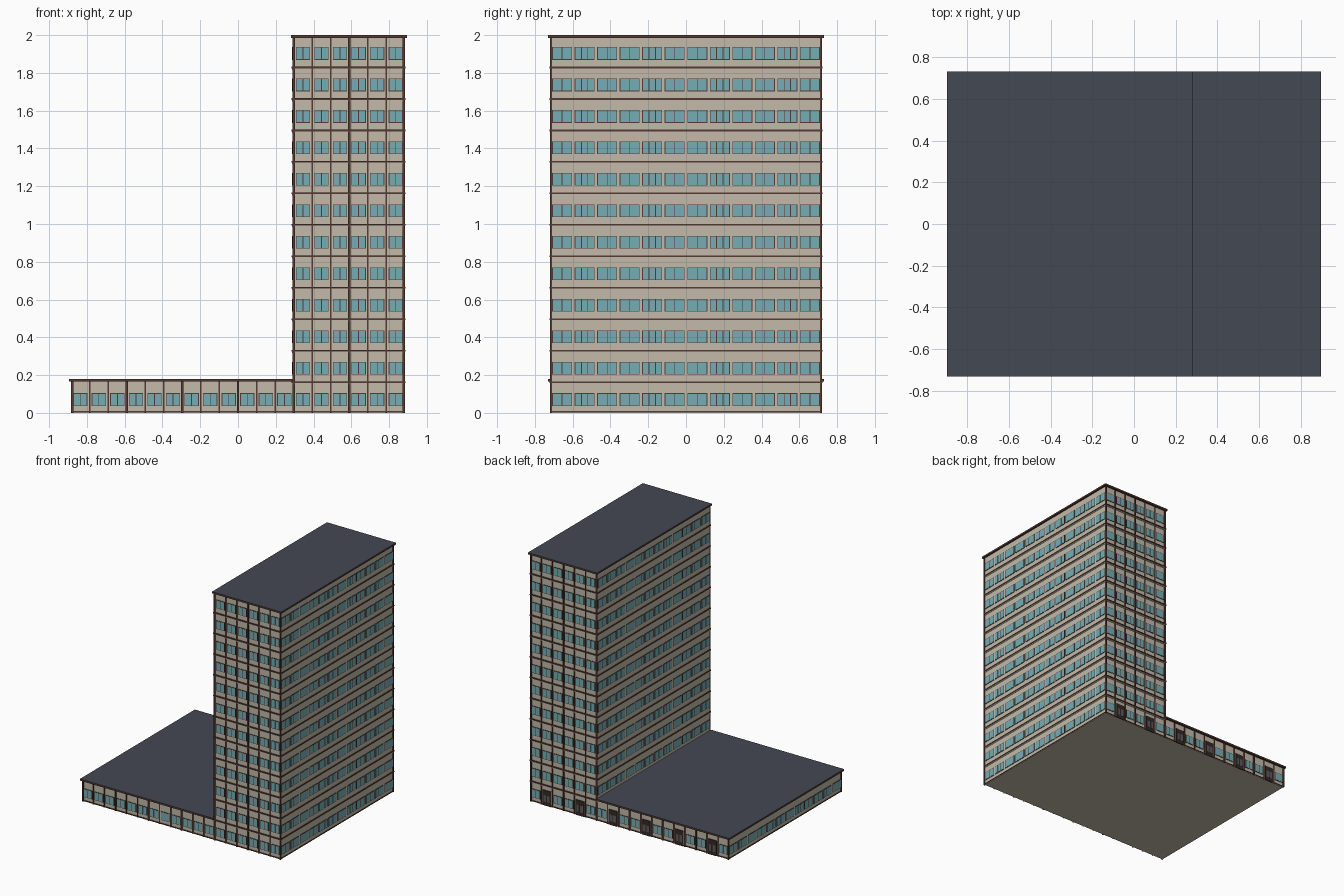
import bpy, bmesh
from mathutils import Matrix, Vector

if "Cube" in bpy.data.objects:
    bpy.data.objects.remove(bpy.data.objects["Cube"])


def material(name, srgb):
    lin = [((c / 255 + 0.055) / 1.055) ** 2.4 for c in srgb]
    m = bpy.data.materials.new(name)
    m.diffuse_color = (*lin, 1)
    m.use_nodes = True
    m.node_tree.nodes["Principled BSDF"].inputs["Base Color"].default_value = m.diffuse_color
    return m


BEIGE = material("beige concrete", (194, 186, 170))
BROWN = material("brown trim", (84, 58, 50))
GLASS = material("teal glass", (118, 174, 181))
ROOF = material("slate roof", (68, 72, 82))
DOOR = material("dark door", (52, 40, 36))
GREY = material("grey door panel", (92, 90, 90))


class Part:
    """Collects boxes into one object."""
    def __init__(self, name, *mats):
        self.name, self.mats, self.bm = name, mats, bmesh.new()

    def box(self, x0, x1, y0, y1, z0, z1):
        size = Vector((abs(x1 - x0), abs(y1 - y0), z1 - z0))
        mid = Vector(((x0 + x1) / 2, (y0 + y1) / 2, (z0 + z1) / 2))
        bmesh.ops.create_cube(self.bm, size=1,
                              matrix=Matrix.Translation(mid) @ Matrix.Diagonal((*size, 1)))

    def plate(self, side, wall, u0, u1, z0, z1, depth):
        """Thin box on a wall; side is 'x' or 'y', sign of depth is outward."""
        a, b = wall - depth * 0.5, wall + depth
        if side == 'x':
            self.box(a, b, u0, u1, z0, z1)
        else:
            self.box(u0, u1, a, b, z0, z1)

    def finish(self, top=None):
        me = bpy.data.meshes.new(self.name)
        self.bm.normal_update()
        if top is not None:
            for f in self.bm.faces:
                if f.normal.z > 0.9:
                    f.material_index = top
        self.bm.to_mesh(me)
        self.bm.free()
        for m in self.mats:
            me.materials.append(m)
        ob = bpy.data.objects.new(self.name, me)
        bpy.context.collection.objects.link(ob)


FLOORS, H = 12, 2 / 12
XL, XM, XR, Y = -0.88, 0.289, 0.88, 0.713      # wall planes
PITCH = 2 * 0.884 / 18                          # front bay width
BAY = [-0.884 + i * PITCH for i in range(19)]

# Main volumes
p = Part("tower_walls", BEIGE)
p.box(XM, XR, -Y, Y, 0, 1.99)
p.finish()
p = Part("podium_walls", BEIGE)
p.box(XL, XM, -Y, Y, 0, 0.17)
p.finish()

# Roof slabs: brown edges, slate tops
p = Part("tower_roof", BROWN, ROOF)
p.box(0.28, 0.895, -0.73, 0.73, 1.986, 2.0)
p.finish(top=1)
p = Part("podium_roof", BROWN, ROOF)
p.box(-0.895, XM, -0.73, 0.73, 0.166, 0.18)
p.finish(top=1)

# Floor ledges around the tower, with a pale lip under each
ledge, lip = Part("floor_ledges", BROWN), Part("ledge_lips", BEIGE)
for k in range(1, FLOORS):
    z = k * H
    ledge.box(XM - 0.006, XR + 0.006, -0.722, 0.722, z - 0.009, z)
    lip.box(XM - 0.003, XR + 0.003, -0.718, 0.718, z - 0.017, z - 0.009)
ledge.finish()
lip.finish()

# Base strip around the whole building
p = Part("base_strip", BROWN)
p.box(XL - 0.004, XR + 0.004, -0.718, 0.718, 0.004, 0.01)
p.finish()

# Vertical pillars on front and back, wider every third bay
p = Part("pillars", BROWN)
for i, x in enumerate(BAY):
    w = 0.006 if i % 3 == 0 else 0.004
    out = 0.008 if i % 3 == 0 else 0.006
    x = min(max(x, XL + 0.002), XR - 0.002)
    top = 1.99 if i >= 12 else 0.17
    for s in (-1, 1):
        p.plate('y', s * Y, x - w, x + w, 0, top, s * out)
p.finish()

# Windows: brown frame plate with panes laid on it
frames, panes = Part("window_frames", BROWN), Part("window_panes", GLASS)


def window(side, wall, s, mid, width, z, count):
    z0, z1, e = z + 0.036, z + 0.104, 0.004
    u0, u1 = mid - width / 2, mid + width / 2
    frames.plate(side, wall, u0, u1, z0, z1, s * 0.003)
    step = (width - e) / count
    for i in range(count):
        a = u0 + e + i * step
        panes.plate(side, wall, a, a + step - e, z0 + e, z1 - e, s * 0.004)


doors, leaves = Part("back_doors", DOOR), Part("door_panels", GREY)
for f in range(FLOORS):
    z = f * H
    # front and back bays; back ground floor has a door in each third bay
    for i in range(18):
        if f > 0 and i < 12:
            continue
        mid = BAY[i] + PITCH / 2
        window('y', -Y, -1, mid, 0.076, z, 2)
        if f == 0 and i % 3 == 1:
            doors.plate('y', Y, mid - 0.037, mid + 0.037, 0, 0.122, 0.006)
            for s in (-1, 1):
                leaves.plate('y', Y, mid + s * 0.004, mid + s * 0.028, 0.03, 0.085, 0.007)
        else:
            window('y', Y, 1, mid, 0.076, z, 2)
    # long sides
    for i in range(12):
        mid = (i - 5.5) * 0.1193
        n = 3 if i % 3 == 1 else 2
        window('x', XR, 1, mid, 0.106, z, n)
        window('x', XL if f == 0 else XM, -1, mid, 0.106, z, n)
for part in (frames, panes, doors, leaves):
    part.finish()
